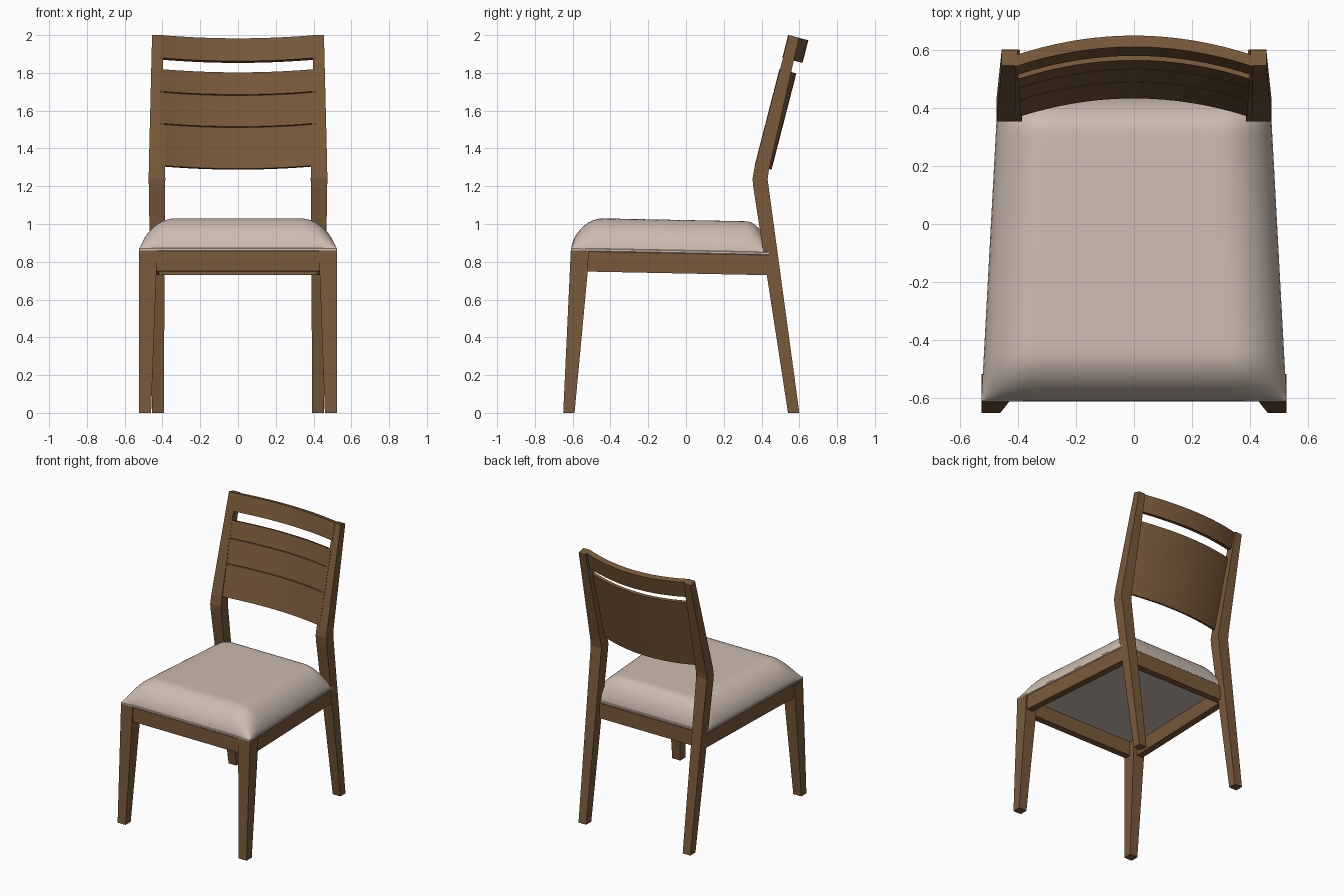
import bpy, bmesh, math

cube = bpy.data.objects.get("Cube")
if cube:
    bpy.data.objects.remove(cube, do_unlink=True)


def material(name, rgb):
    m = bpy.data.materials.new(name)
    m.use_nodes = True
    m.diffuse_color = (*rgb, 1)
    m.node_tree.nodes["Principled BSDF"].inputs["Base Color"].default_value = (*rgb, 1)
    return m


wood = material("brown wood", (0.19, 0.10, 0.042))
fabric = material("beige fabric", (0.60, 0.50, 0.43))


def finish(name, bm, mat, smooth=None):
    bmesh.ops.recalc_face_normals(bm, faces=bm.faces)
    mesh = bpy.data.meshes.new(name)
    bm.to_mesh(mesh)
    bm.free()
    mesh.materials.append(mat)
    obj = bpy.data.objects.new(name, mesh)
    bpy.context.collection.objects.link(obj)
    if smooth:
        bpy.ops.object.select_all(action='DESELECT')
        obj.select_set(True)
        bpy.context.view_layer.objects.active = obj
        bpy.ops.object.shade_smooth_by_angle(angle=math.radians(smooth))
    return obj


def loft(name, sections, mat, smooth=None, closed=False):
    """Skin a row of equal-sized loops; cap the ends, or join them if closed."""
    bm = bmesh.new()
    loops = [[bm.verts.new(p) for p in s] for s in sections]
    pairs = list(zip(loops, loops[1:]))
    if closed:
        pairs.append((loops[-1], loops[0]))
    else:
        bm.faces.new(loops[0])
        bm.faces.new(loops[-1])
    for a, b in pairs:
        for i in range(len(a)):
            j = (i + 1) % len(a)
            bm.faces.new((a[i], a[j], b[j], b[i]))
    return finish(name, bm, mat, smooth)


def leg_section(side, xi, xo, yf, zf, yb, zb):
    return [(side * xi, yf, zf), (side * xo, yf, zf),
            (side * xo, yb, zb), (side * xi, yb, zb)]


# Seat plane falls slightly toward the back, and narrows with it
def drop(y):
    return -0.02 * (y + 0.61)


def half_width(y):
    return 0.525 - 0.054 * (y + 0.61)


# Legs: tapered front legs, bent rear posts
# rows: inner x, outer x, front y, front z, back y, back z
front_rows = [(0.46, 0.525, -0.65, 0, -0.59, 0),
              (0.432, 0.525, -0.615, 0.75, -0.52, 0.75),
              (0.43, 0.525, -0.61, 0.86, -0.515, 0.858)]
rear_rows = [(0.393, 0.455, 0.54, 0, 0.6, 0),
             (0.386, 0.472, 0.357, 1.19, 0.437, 1.2),
             (0.385, 0.473, 0.352, 1.24, 0.432, 1.235),
             (0.387, 0.472, 0.365, 1.31, 0.438, 1.28),
             (0.4, 0.455, 0.545, 2.0, 0.598, 1.986)]
for side, word in ((1, "left"), (-1, "right")):
    loft("front_leg_" + word, [leg_section(side, *r) for r in front_rows], wood)
    loft("rear_post_" + word, [leg_section(side, *r) for r in rear_rows], wood)

# Apron frame under the seat
frame = []
for sx, y, inset_y in ((1, -0.605, 0.05), (1, 0.45, -0.05),
                       (-1, 0.45, -0.05), (-1, -0.605, 0.05)):
    x, yi = half_width(y) - 0.006, y + inset_y
    xi = half_width(yi) - 0.056
    frame.append([(sx * x, y, 0.86 + drop(y)), (sx * x, y, 0.75 + drop(y)),
                  (sx * xi, yi, 0.75 + drop(yi)), (sx * xi, yi, 0.86 + drop(yi))])
loft("seat_apron", frame, wood, closed=True)

# Seat base band
FRONT, BACK = -0.61, 0.44


def outline(z, inset):
    pts = []
    for sx, y, d in ((-1, FRONT, 1), (1, FRONT, 1), (1, BACK, -1), (-1, BACK, -1)):
        pts.append((sx * (half_width(y) - inset), y + d * inset, z + drop(y)))
    return pts


loft("seat_welt", [outline(0.856, 0.003), outline(0.860, 0), outline(0.870, 0),
                   outline(0.874, 0.004)], fabric)


# Padded cushion: domed grid with soft edges
def swell(d, r):
    t = min(max(d / r, 0), 1)
    return max(0, 1 - (1 - t) ** 2) ** 0.65


bm = bmesh.new()
bmesh.ops.create_grid(bm, x_segments=48, y_segments=48, size=1)
for v in bm.verts:
    u = math.sin(v.co.x * math.pi / 2)
    w = math.sin(v.co.y * math.pi / 2)
    y = (FRONT + BACK) / 2 + w * ((BACK - FRONT) / 2 - 0.003)
    hw = half_width(y) - 0.003
    height = (swell((1 - abs(u)) * hw, 0.18)
              * swell(y - FRONT - 0.003, 0.17) * swell(BACK - 0.003 - y, 0.12))
    v.co = (u * hw, y, 0.873 + drop(y) + 0.16 * height)
finish("seat_cushion", bm, fabric, 60)


# Curved backrest pieces, swept across the reclined plane of the posts
TILT = math.atan(0.257)


def back_sweep(name, profile):
    sections = []
    for i in range(25):
        x = -0.41 + 0.82 * i / 24
        sag = 0.067 * (1 - (x / 0.4) ** 2)
        sections.append([(x, 0.367 + s * math.sin(TILT) + (n + sag) * math.cos(TILT),
                          1.31 + s * math.cos(TILT) - (n + sag) * math.sin(TILT))
                         for s, n in profile])
    return loft(name, sections, wood, 25)


# Back panel with two V grooves on its front
panel = [(0, 0)]
for g in (0.227, 0.402):
    panel += [(g - 0.003, 0), (g, 0.006), (g + 0.003, 0)]
panel += [(0.526, 0), (0.526, 0.022), (0, 0.022)]
back_sweep("back_panel", panel)
back_sweep("top_rail", [(0.588, 0), (0.712, 0), (0.712, 0.04), (0.588, 0.04)])
